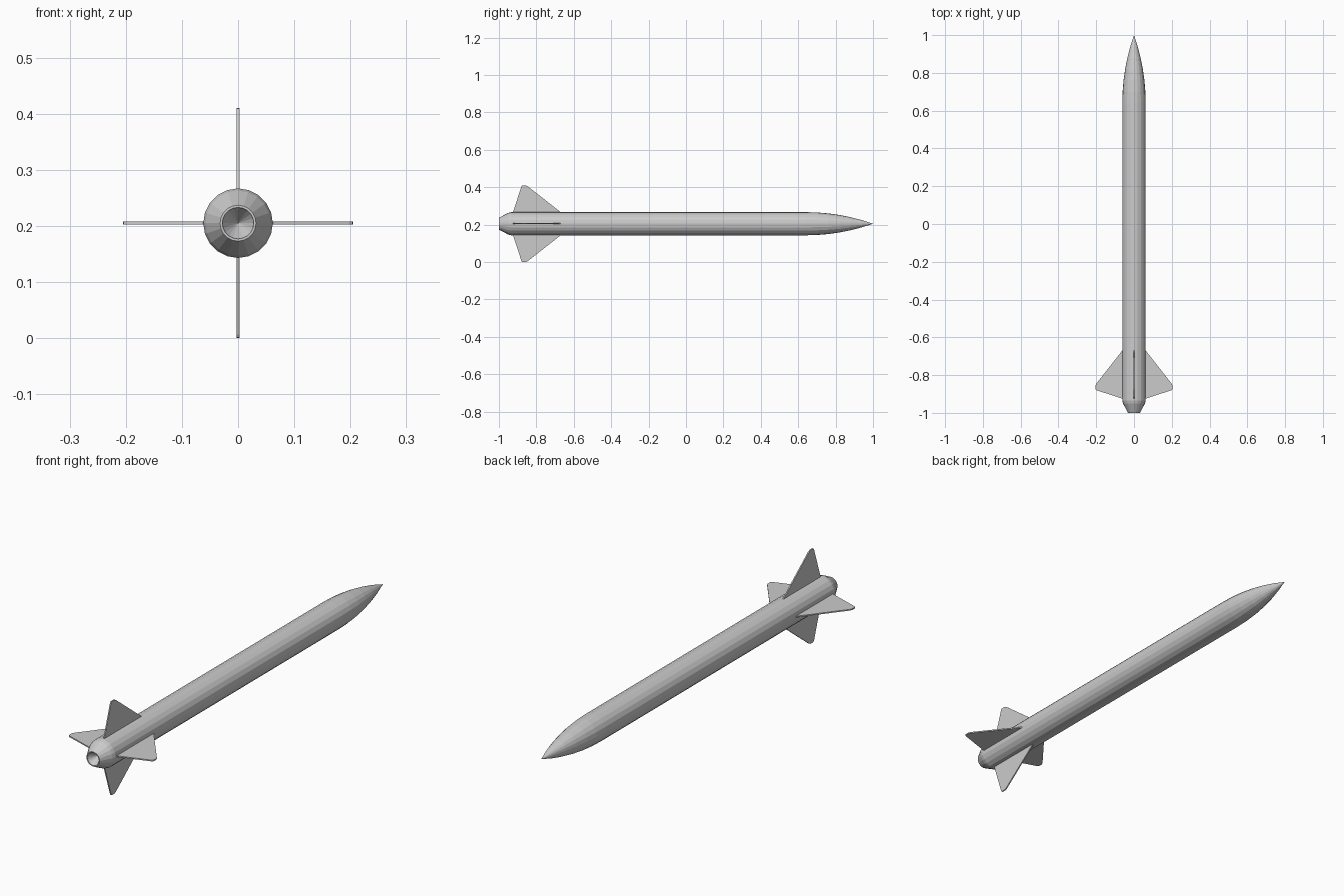
import bpy, bmesh
from math import sin, cos, pi, sqrt
from mathutils import Matrix

if "Cube" in bpy.data.objects:
    bpy.data.objects.remove(bpy.data.objects["Cube"])

SIDES = 20
R = 0.062       # body radius
AXIS_Z = 0.205  # height of the centre line


def finish(bm, name):
    bmesh.ops.recalc_face_normals(bm, faces=bm.faces)
    me = bpy.data.meshes.new(name)
    bm.to_mesh(me)
    bm.free()
    ob = bpy.data.objects.new(name, me)
    ob.location.z = AXIS_Z
    bpy.context.collection.objects.link(ob)
    return ob


def lathe(name, profile):
    """Spin (radius, y) points round the y axis; radius 0 makes a tip."""
    bm = bmesh.new()
    rings = []
    for r, y in profile:
        n = SIDES if r > 0 else 1
        rings.append([bm.verts.new((r * sin(2 * pi * i / SIDES), y,
                                    r * cos(2 * pi * i / SIDES))) for i in range(n)])
    for a, b in zip(rings, rings[1:]):
        for i in range(SIDES):
            j = (i + 1) % SIDES
            quad = [a[i % len(a)], a[j % len(a)], b[j % len(b)], b[i % len(b)]]
            bm.faces.new(list(dict.fromkeys(quad)))
    return finish(bm, name)


# Body: hollow nozzle, tapered tail, straight tube and ogive nose
nozzle = [(0, -0.95), (0.027, -0.995), (0.028, -1.0), (0.032, -1.0)]
tail = [(0.058, -0.95), (R, -0.935)]
nose_start, nose_len = 0.64, 0.36
rho = (R * R + nose_len ** 2) / (2 * R)
nose = []
for k in range(7):
    d = nose_len * k / 6
    r = sqrt(rho * rho - d * d) + R - rho
    nose.append((r if k < 6 else 0, nose_start + d))
lathe("rocket_body", nozzle + tail + nose)

# Four thin tail fins, outline as (radius, y)
outline = [(0.05, -0.92), (0.062, -0.925), (0.198, -0.88), (0.204, -0.876),
           (0.205, -0.857), (0.2, -0.846), (0.062, -0.67), (0.05, -0.66)]
for k in range(4):
    bm = bmesh.new()
    face = bm.faces.new([bm.verts.new((x, y, -0.0027)) for x, y in outline])
    ext = bmesh.ops.extrude_face_region(bm, geom=[face])
    top = [v for v in ext["geom"] if isinstance(v, bmesh.types.BMVert)]
    bmesh.ops.translate(bm, verts=top, vec=(0, 0, 0.0054))
    bm.transform(Matrix.Rotation(k * pi / 2, 4, 'Y'))
    finish(bm, f"tail_fin_{k + 1}")
